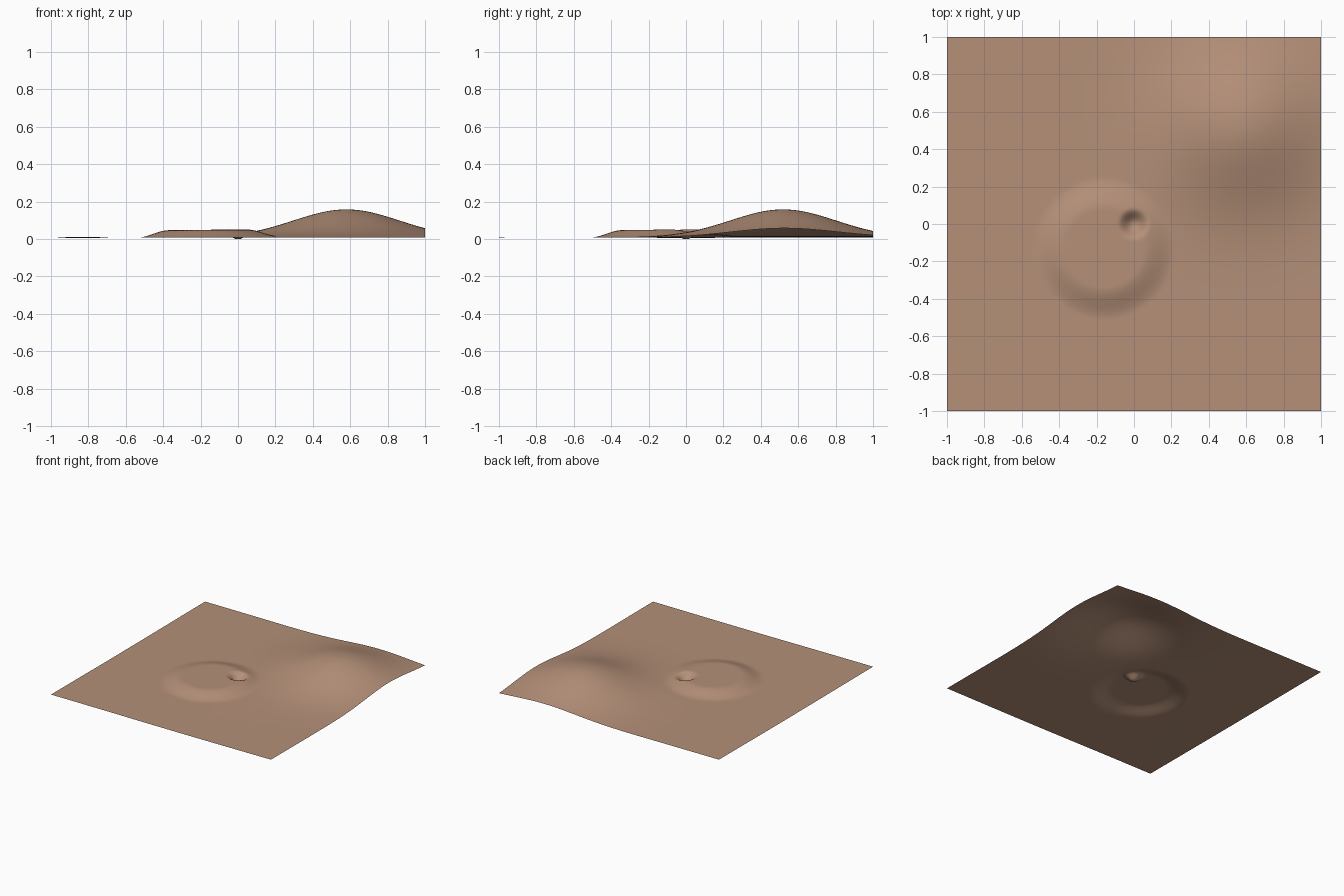
import bpy, bmesh, math

old = bpy.data.objects.get("Cube")
if old:
    bpy.data.objects.remove(old, do_unlink=True)

SEGMENTS = 160


def smooth(t):
    t = max(0.0, min(1.0, t))
    return t * t * (3 - 2 * t)


def height(x, y):
    # Broad rounded hill
    hill = 0.15 * math.exp(-((x - 0.58) ** 2 + (y - 0.52) ** 2) / 0.16)
    # Round flat-topped mound
    mound = 0.039 * smooth((0.38 - math.hypot(x + 0.16, y + 0.13)) / 0.17)
    # Small bowl-shaped pit on the mound's rim
    pit = 0.052 * smooth((0.088 - math.hypot(x, y)) / 0.08)
    # Faint rolling of the open ground
    roll = 0.0015 * math.sin(3.1 * x + 1.0) * math.cos(2.7 * y)
    return 0.011 + hill + mound - pit + roll


# Soil colour
soil = bpy.data.materials.new("soil brown")
soil.use_nodes = True
colour = (0.46, 0.28, 0.19, 1)
soil.diffuse_color = colour
soil.node_tree.nodes["Principled BSDF"].inputs["Base Color"].default_value = colour

# Open sheet of ground, raised by the height rule
mesh = bpy.data.meshes.new("ground")
bm = bmesh.new()
bmesh.ops.create_grid(bm, x_segments=SEGMENTS, y_segments=SEGMENTS, size=1)
for v in bm.verts:
    v.co.z = height(v.co.x, v.co.y)
lowest = min(v.co.z for v in bm.verts)
for v in bm.verts:
    v.co.z -= lowest
for f in bm.faces:
    f.smooth = True
bm.to_mesh(mesh)
bm.free()
mesh.materials.append(soil)
ground = bpy.data.objects.new("ground", mesh)
bpy.context.collection.objects.link(ground)
